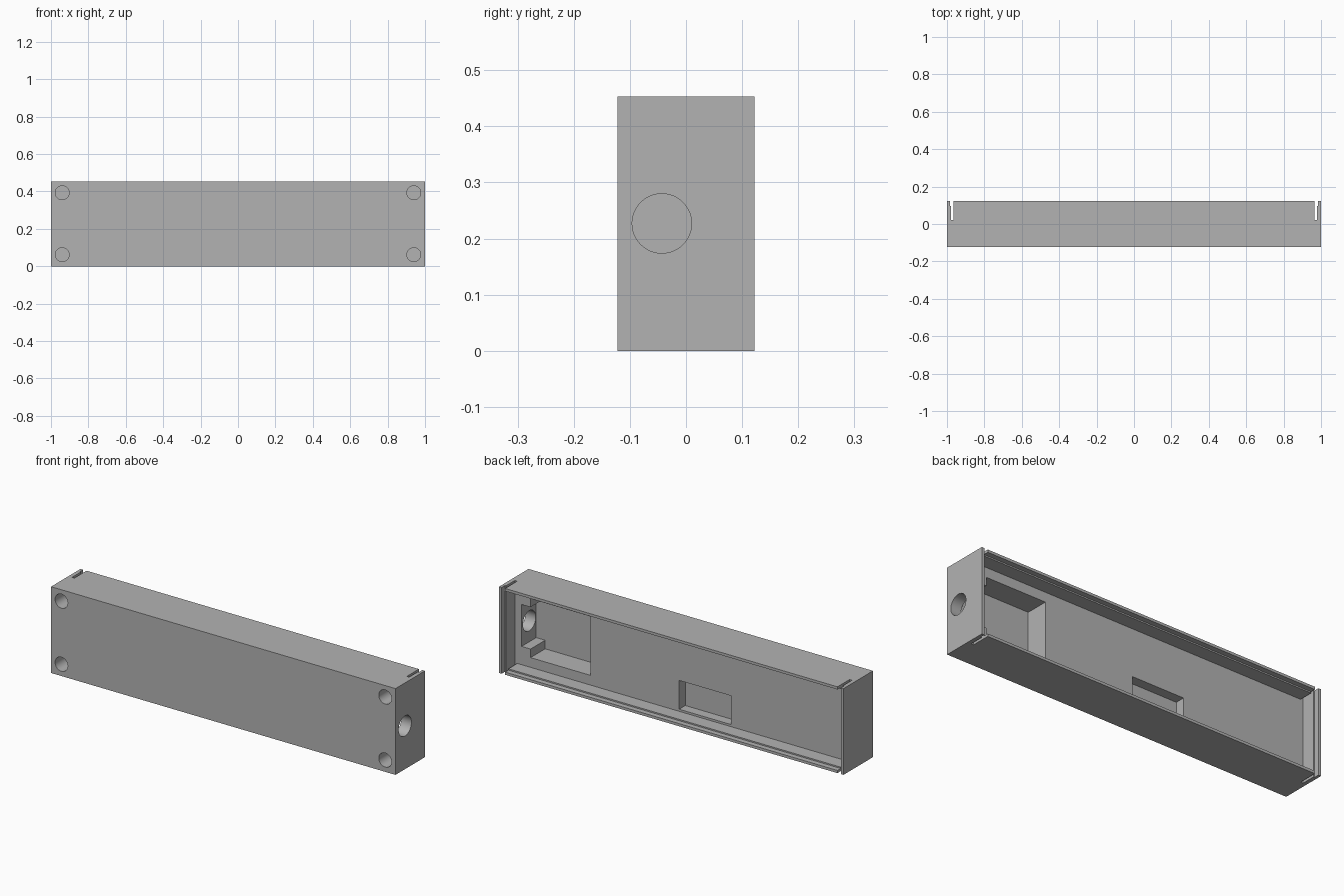
import bpy
import math
from mathutils import Matrix

cube = bpy.data.objects.get("Cube")
if cube:
    bpy.data.objects.remove(cube, do_unlink=True)

DEPTH, HEIGHT = 0.122, 0.453     # half depth, full height
FLOOR = 0.021                    # y of the tray floor
STEP = 0.095                     # y of the lid rebate
OUT = 0.2                        # cutters run out past the back

grey = bpy.data.materials.new("plain_grey")
grey.use_nodes = True
colour = (0.45, 0.45, 0.45, 1)
grey.diffuse_color = colour
grey.node_tree.nodes["Principled BSDF"].inputs["Base Color"].default_value = colour


def box(name, x, y, z):
    """Box from (min, max) ranges."""
    bpy.ops.mesh.primitive_cube_add(size=1)
    ob = bpy.context.object
    ob.name = name
    size = [b - a for a, b in (x, y, z)]
    mid = [(a + b) / 2 for a, b in (x, y, z)]
    ob.data.transform(Matrix.Translation(mid) @ Matrix.Diagonal((*size, 1)))
    return ob


def rod(name, radius, length, centre, axis):
    """Round cutter along the x or y axis."""
    bpy.ops.mesh.primitive_cylinder_add(vertices=48, radius=radius, depth=length)
    ob = bpy.context.object
    ob.name = name
    turn = Matrix.Rotation(math.pi / 2, 4, "Y" if axis == "x" else "X")
    ob.data.transform(Matrix.Translation(centre) @ turn)
    return ob


def cut(target, cutter):
    """Subtract a cutter and remove it."""
    cutter.hide_render = True
    mod = target.modifiers.new("cut", "BOOLEAN")
    mod.operation = "DIFFERENCE"
    mod.solver = "EXACT"
    mod.object = cutter
    bpy.context.view_layer.objects.active = target
    bpy.ops.object.modifier_apply(modifier=mod.name)
    bpy.data.objects.remove(cutter, do_unlink=True)


# Outer block
case = box("case_body", (-1, 1), (-DEPTH, DEPTH), (0, HEIGHT))

# Tray open to the back, with a shallow rebate for a lid
cut(case, box("tray", (-0.979, 0.979), (FLOOR, OUT), (0.021, HEIGHT - 0.021)))
cut(case, box("lid_rebate", (-0.985, 0.985), (STEP, OUT), (0.014, HEIGHT - 0.014)))

# Slots that part the long walls from the end plates
for side in (-1, 1):
    for outer, start in ((0.979, FLOOR), (0.985, STEP)):
        xs = sorted((side * 0.965, side * outer))
        cut(case, box("end_slot", xs, (start, OUT), (-0.1, HEIGHT + 0.1)))

# Recesses in the tray floor
cut(case, box("large_pocket", (0.54, 0.888), (-0.1, OUT), (0.072, 0.381)))
cut(case, box("socket_pocket", (0.8, 0.94), (-0.1, OUT), (0.117, 0.337)))
cut(case, box("small_pocket", (-0.275, 0.025), (-0.03, OUT), (0.032, 0.183)))

# Round opening through the left end
cut(case, rod("socket_hole", 0.053, 0.2, (1.02, -0.043, 0.227), "x"))

# Blind round holes at the front corners
for x in (-0.94, 0.94):
    for z in (0.062, 0.393):
        cut(case, rod("corner_hole", 0.037, 0.2, (x, -DEPTH, z), "y"))

case.data.materials.clear()
case.data.materials.append(grey)
bpy.ops.object.select_all(action="DESELECT")
case.select_set(True)
bpy.context.view_layer.objects.active = case
bpy.ops.object.shade_smooth_by_angle(angle=math.radians(30))
